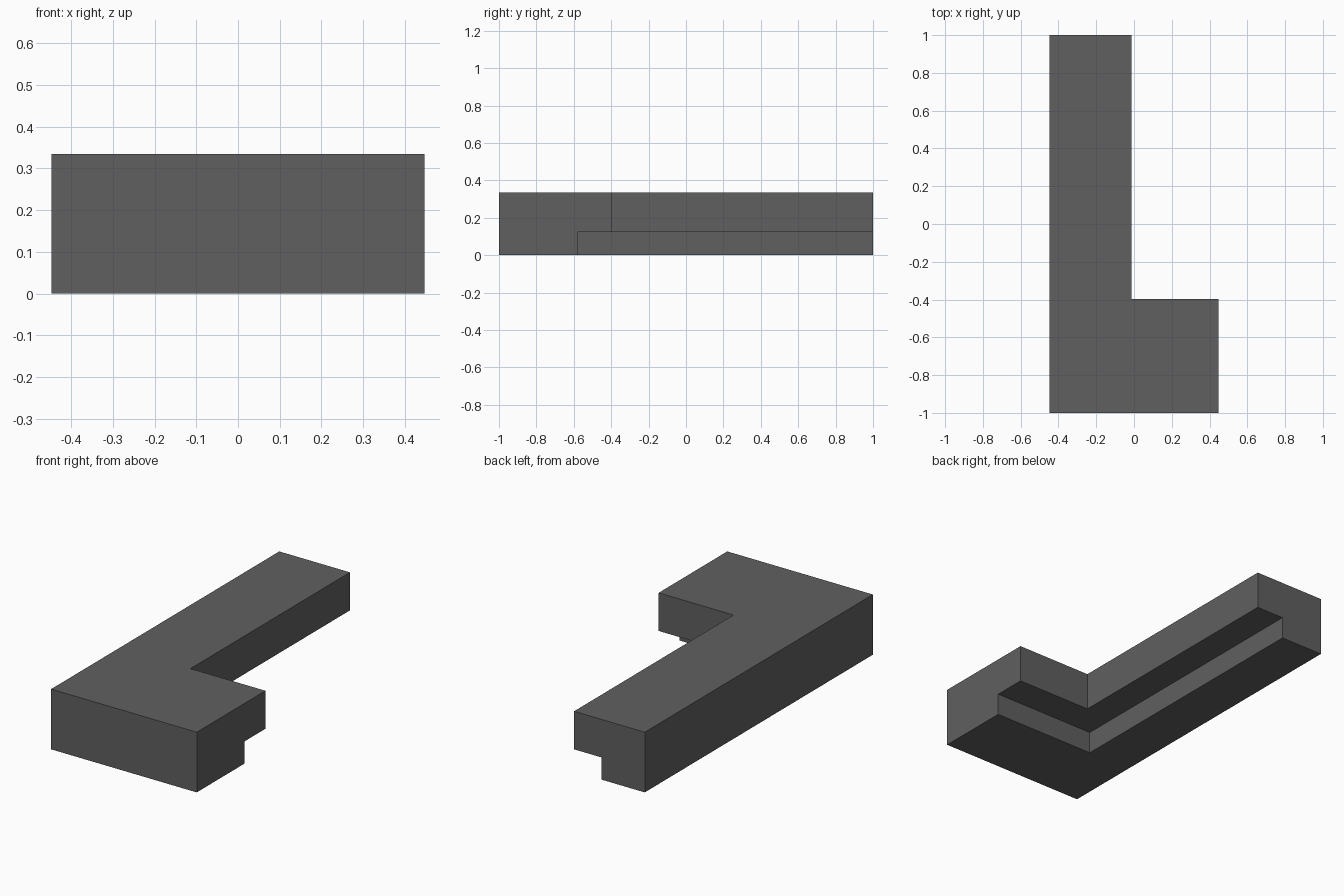
import bpy, bmesh

if "Cube" in bpy.data.objects:
    bpy.data.objects.remove(bpy.data.objects["Cube"])

# One flat colour
grey = bpy.data.materials.new("dark_grey")
grey.diffuse_color = (0.117, 0.117, 0.117, 1)
grey.use_nodes = True
grey.node_tree.nodes["Principled BSDF"].inputs["Base Color"].default_value = grey.diffuse_color

X, Y = 0.447, 1.0          # half extents
Z_STEP, Z_TOP = 0.123, 0.334

# Stepped cross-section: (depth in the long arm, depth in the short arm, height)
profile = [
    (0, 0, 0),
    (0.264, 0.419, 0),            # recessed base
    (0.264, 0.419, Z_STEP),
    (0.434, 0.602, Z_STEP),       # overhanging top
    (0.434, 0.602, Z_TOP),
    (0, 0, Z_TOP),
]

# Sweep the section: back end, mitred corner, right end
bm = bmesh.new()
stations = [
    [bm.verts.new((-X + dx, Y, z)) for dx, dy, z in profile],
    [bm.verts.new((-X + dx, -Y + dy, z)) for dx, dy, z in profile],
    [bm.verts.new((X, -Y + dy, z)) for dx, dy, z in profile],
]
n = len(profile)
for a, b in zip(stations, stations[1:]):
    for i in range(n):
        j = (i + 1) % n
        bm.faces.new((a[i], a[j], b[j], b[i]))

# End caps
bm.faces.new(stations[0])
bm.faces.new(stations[2])

# Merge the coplanar mitre faces and make normals face outward
bmesh.ops.dissolve_limit(bm, angle_limit=0.01, verts=bm.verts[:], edges=bm.edges[:])
bmesh.ops.recalc_face_normals(bm, faces=bm.faces[:])

mesh = bpy.data.meshes.new("corner_counter")
bm.to_mesh(mesh)
bm.free()
mesh.materials.append(grey)
counter = bpy.data.objects.new("corner_counter", mesh)
bpy.context.collection.objects.link(counter)
